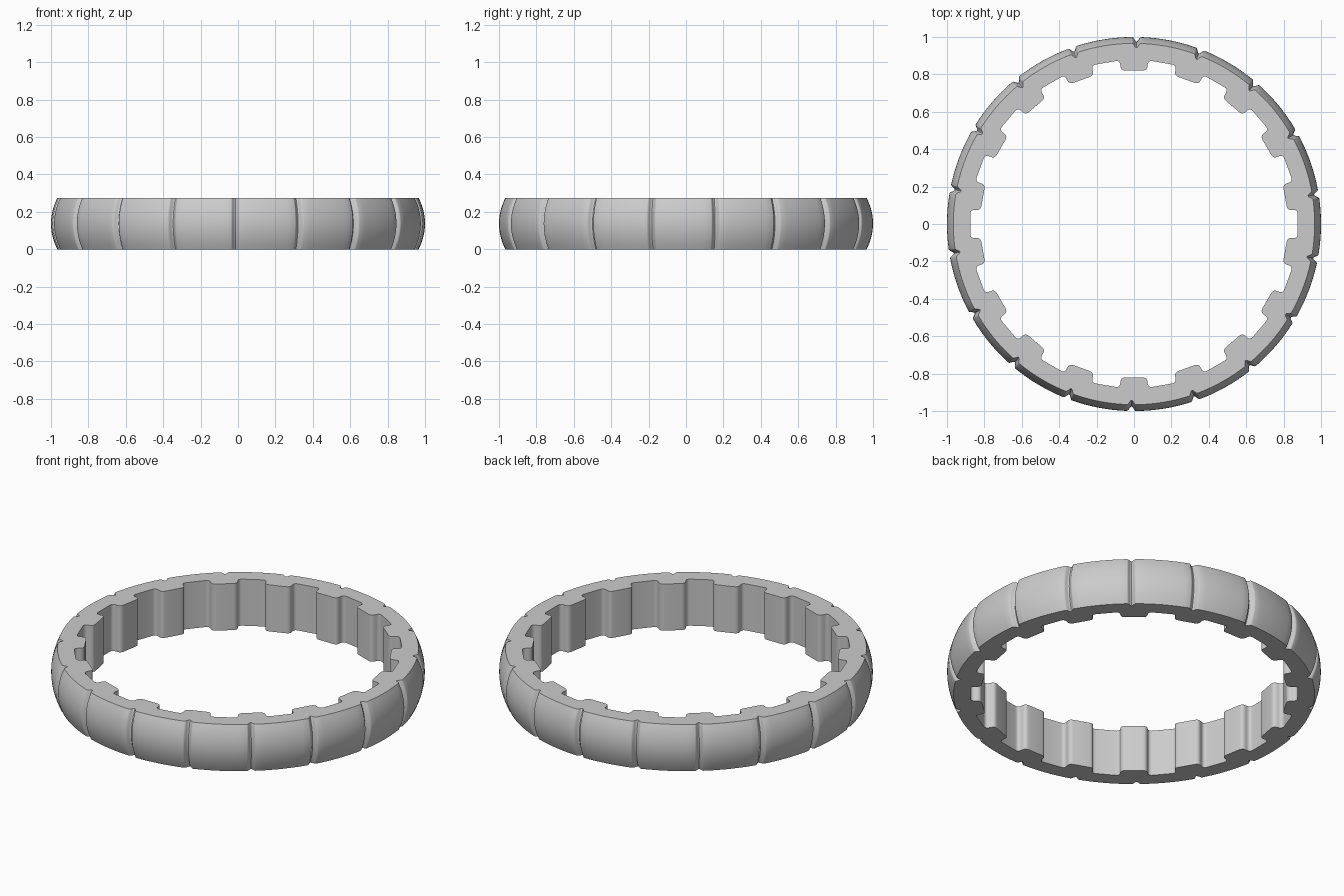
import bpy, bmesh
from math import radians, sin, cos, pi
from mathutils import Vector, Matrix

cube = bpy.data.objects.get("Cube")
if cube:
    bpy.data.objects.remove(cube)

HEIGHT = 0.275
SECTORS = 18            # one tooth and one groove per sector
STEP = 2 * pi / SECTORS
BULGE = 0.034           # how far the outer wall swells at mid height
GROOVE_DEPTH = 0.024
GROOVE_HALF = radians(1.4)
GROOVE_PHASE = radians(89.2)


def rounded(points, size, steps=5):
    """Closed outline with every corner rounded off."""
    out = []
    for i, p in enumerate(points):
        ends = []
        for q in (points[i - 1], points[(i + 1) % len(points)]):
            ends.append(p + (q - p).normalized() * size)
        for k in range(steps + 1):
            t = k / steps
            out.append(ends[0] * (1 - t) ** 2 + p * 2 * t * (1 - t) + ends[1] * t * t)
    return out


def inner_outline():
    """Flat-topped teeth with flat valleys between them."""
    corners = []
    for i in range(SECTORS):
        tooth = Matrix.Rotation(i * STEP, 2)
        valley = Matrix.Rotation((i + 0.5) * STEP, 2)
        corners += [tooth @ Vector((x, 0.82)) for x in (0.07, -0.07)]
        corners += [valley @ Vector((x, 0.875)) for x in (0.077, -0.077)]
    return rounded(corners, 0.024)


def outer_angles():
    """Angle and groove depth around the outer wall, dense at each groove."""
    result = []
    for i in range(SECTORS):
        centre = GROOVE_PHASE + i * STEP
        for k in range(-6, 7):
            t = k / 6
            result.append((centre + t * GROOVE_HALF, GROOVE_DEPTH * (0.5 + 0.5 * cos(pi * t))))
        for k in range(1, 8):
            gap = STEP - 2 * GROOVE_HALF
            result.append((centre + GROOVE_HALF + gap * k / 8, 0.0))
    return result


def wall(bm, rows):
    """Skin a stack of closed loops; return bottom and top edges."""
    loops = [[bm.verts.new(p) for p in row] for row in rows]
    n = len(loops[0])
    for low, high in zip(loops, loops[1:]):
        for i in range(n):
            j = (i + 1) % n
            bm.faces.new((low[i], low[j], high[j], high[i]))
    return [[bm.edges.get((lp[i], lp[(i + 1) % n])) for i in range(n)]
            for lp in (loops[0], loops[-1])]


bm = bmesh.new()

# barrel-shaped outer wall with shallow grooves
rows = []
LEVELS = 14
angles = outer_angles()
for k in range(LEVELS + 1):
    h = 2 * k / LEVELS - 1
    r = 1 - BULGE * h * h
    rows.append([((r - d) * cos(a), (r - d) * sin(a), HEIGHT * k / LEVELS) for a, d in angles])
outer = wall(bm, rows)

# toothed inner wall
outline = inner_outline()
inner = wall(bm, [[(p.x, p.y, z) for p in outline] for z in (0, HEIGHT)])

# flat rims
for out_edges, in_edges, nz in zip(outer, inner, (-1, 1)):
    bmesh.ops.triangle_fill(bm, edges=out_edges + in_edges, use_beauty=True, normal=(0, 0, nz))
bmesh.ops.recalc_face_normals(bm, faces=bm.faces)

mesh = bpy.data.meshes.new("toothed_ring")
bm.to_mesh(mesh)
bm.free()
ring = bpy.data.objects.new("toothed_ring", mesh)
bpy.context.collection.objects.link(ring)

# plain grey material
grey = bpy.data.materials.new("plain_grey")
grey.use_nodes = True
colour = (0.6, 0.6, 0.6, 1)
grey.diffuse_color = colour
grey.node_tree.nodes["Principled BSDF"].inputs["Base Color"].default_value = colour
mesh.materials.append(grey)

bpy.context.view_layer.objects.active = ring
ring.select_set(True)
bpy.ops.object.shade_smooth_by_angle(angle=radians(35))
